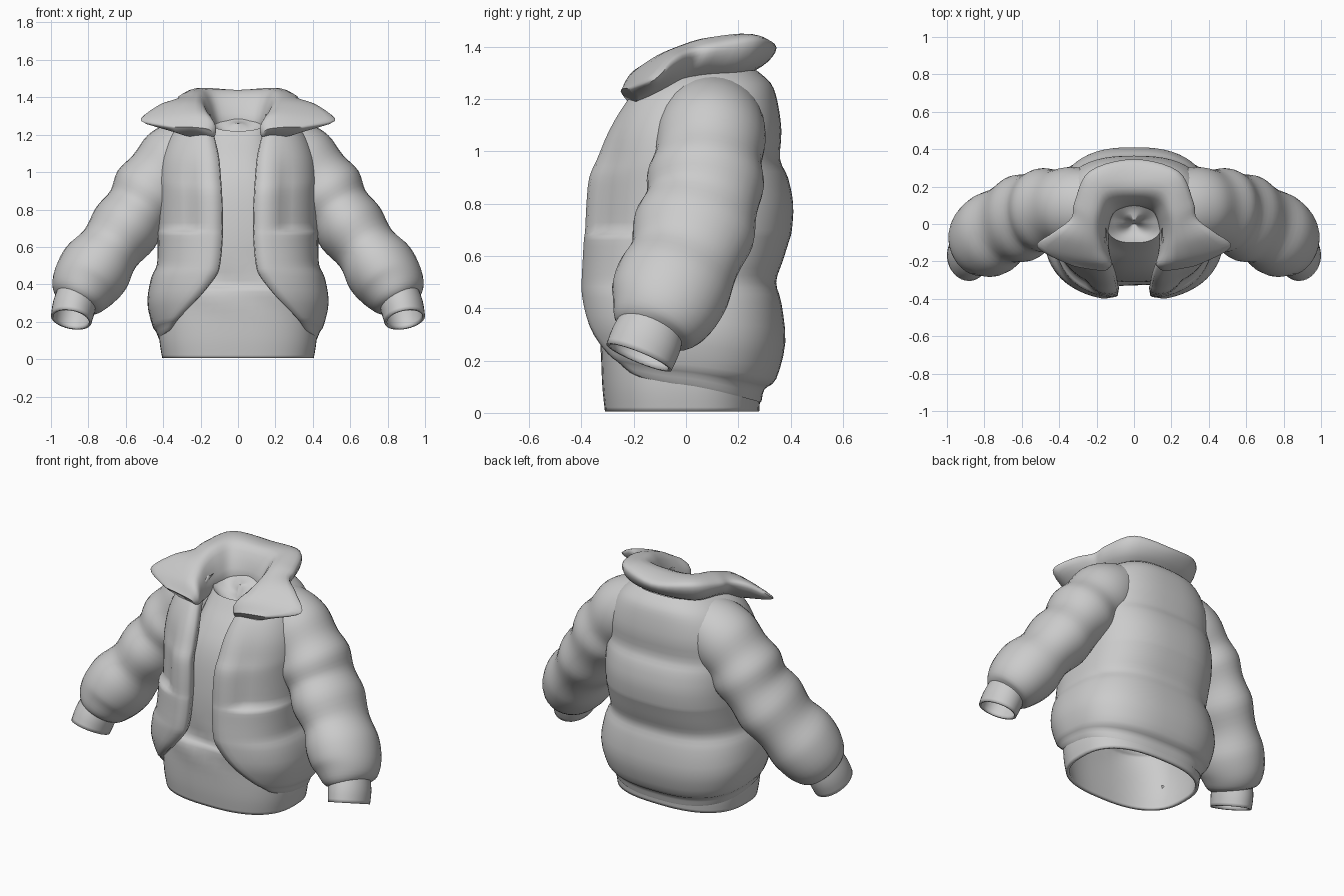
import bpy, bmesh, math
from mathutils import Vector

if "Cube" in bpy.data.objects:
    bpy.data.objects.remove(bpy.data.objects["Cube"])

fabric = bpy.data.materials.new("light_grey_fabric")
fabric.use_nodes = True
fabric.diffuse_color = (0.6, 0.6, 0.6, 1)
fabric.node_tree.nodes["Principled BSDF"].inputs["Base Color"].default_value = (0.6, 0.6, 0.6, 1)


def spline(points, steps, closed=False):
    """Smooth curve of tuples that passes through every point."""
    n, out = len(points), []
    for i in range(n if closed else n - 1):
        pick = [(i + k) % n if closed else min(max(i + k, 0), n - 1) for k in (-1, 0, 1, 2)]
        a, b, c, d = (points[k] for k in pick)
        for s in range(steps):
            t = s / steps
            out.append(tuple(
                q + t * (r - p) / 2 + t * t * (p - 2.5 * q + 2 * r - w / 2)
                + t ** 3 * (1.5 * (q - r) + (w - p) / 2)
                for p, q, r, w in zip(a, b, c, d)))
    return out if closed else out + [tuple(points[-1])]


def loft(name, rows, closed=True, caps=(), angle=60):
    """Skin a list of equal-length rows of points."""
    bm = bmesh.new()
    grid = [[bm.verts.new(p) for p in row] for row in rows]
    n = len(rows[0])
    for low, high in zip(grid, grid[1:]):
        for i in range(n if closed else n - 1):
            j = (i + 1) % n
            bm.faces.new((low[i], low[j], high[j], high[i]))
    for end in caps:
        bm.faces.new(grid[end])
    bmesh.ops.recalc_face_normals(bm, faces=bm.faces)
    mesh = bpy.data.meshes.new(name)
    bm.to_mesh(mesh)
    bm.free()
    obj = bpy.data.objects.new(name, mesh)
    bpy.context.collection.objects.link(obj)
    mesh.materials.append(fabric)
    bpy.ops.object.select_all(action='DESELECT')
    obj.select_set(True)
    bpy.context.view_layer.objects.active = obj
    bpy.ops.object.shade_smooth_by_angle(angle=math.radians(angle))
    return obj


def thicken(obj, amount):
    mod = obj.modifiers.new("thickness", 'SOLIDIFY')
    mod.thickness = amount
    mod.offset = -1


def oval(t, half, front, back, power=0.78):
    """Point of a squarish oval; angle zero is the front."""
    s, c = math.sin(t), math.cos(t)
    mid = (front + back) / 2
    reach = front if c > 0 else back
    return (math.copysign(abs(s) ** power, s) * half, mid + (reach - mid) * abs(c) ** power)


def bump(v, low, high, soft):
    """Soft-edged band between low and high."""
    k = min(max(min(v - low, high - v) / soft, 0), 1)
    return k * k * (3 - 2 * k)


# Shirt: height, half width, front, back
shirt_profile = [
    (0.005, 0.405, -0.31, 0.28), (0.10, 0.42, -0.32, 0.285), (0.22, 0.42, -0.325, 0.28),
    (0.36, 0.40, -0.33, 0.28), (0.42, 0.38, -0.305, 0.28), (0.65, 0.34, -0.31, 0.30),
    (0.90, 0.29, -0.28, 0.30), (1.08, 0.21, -0.21, 0.26), (1.20, 0.17, -0.14, 0.18),
    (1.27, 0.15, -0.10, 0.13)]
shirt_rows = []
for z, half, front, back in spline(shirt_profile, 4):
    row = []
    for i in range(56):
        t = math.tau * i / 56
        x, y = oval(t, half, front, back)
        scoop = 0.05 * math.cos(t) * max(0, z - 1.0) / 0.27
        crease = 0.008 * math.sin(14 * x + 22 * z) * bump(z, 0.2, 0.6, 0.2) * max(0, math.cos(t))
        row.append((x, y + crease, z - scoop))
    shirt_rows.append(row)
# Hollow neck
neck = shirt_rows[-1]
for shrink, drop in ((0.93, 0.01), (0.7, 0.04), (0.4, 0.055), (0.1, 0.06)):
    shirt_rows.append([(x * shrink, (y - 0.01) * shrink + 0.01, z - drop) for x, y, z in neck])
thicken(loft("shirt", shirt_rows, caps=(-1,)), 0.02)

# Jacket body: height, half width, front, back, half opening
body_profile = [
    (0.07, 0.405, -0.318, 0.275, 0.37), (0.04, 0.42, -0.33, 0.287, 0.38),
    (0.09, 0.44, -0.35, 0.30, 0.35), (0.13, 0.46, -0.37, 0.345, 0.32),
    (0.27, 0.485, -0.40, 0.38, 0.215), (0.42, 0.465, -0.41, 0.365, 0.13),
    (0.50, 0.435, -0.41, 0.345, 0.11), (0.58, 0.43, -0.405, 0.37, 0.10),
    (0.66, 0.43, -0.40, 0.395, 0.095), (0.70, 0.43, -0.395, 0.405, 0.095),
    (0.80, 0.43, -0.39, 0.41, 0.095), (0.90, 0.43, -0.38, 0.39, 0.10),
    (0.97, 0.43, -0.35, 0.36, 0.105), (1.08, 0.415, -0.305, 0.365, 0.115),
    (1.19, 0.37, -0.245, 0.35, 0.14), (1.26, 0.31, -0.19, 0.325, 0.16),
    (1.31, 0.23, -0.12, 0.27, 0.16)]
roll = [(0.0, 0.09), (-0.014, 0.05), (-0.008, 0.015)]
body_rows = []
for z0, half, front, back, gap in spline(body_profile, 3):
    start = math.asin(min(0.95, (gap / half) ** (1 / 0.78)))
    row = []
    for i in range(61):
        t = start + (math.tau - 2 * start) * i / 60
        x, y = oval(t, half, front, back)
        z = z0 + 0.15 * max(0, 1 - z0 / 0.5) * (1 + math.cos(t)) / 2
        if math.cos(t) > 0:
            # Recessed chest panels above the pockets, fading out upwards
            fade = bump(1.2 - z, 0, 9, 0.35)
            y += 0.04 * bump(abs(x), 0.19, 0.7, 0.07) * bump(z, 0.67, 2, 0.035) * fade
        row.append((x, y, z))
    # Rolled front edges, thinner towards the hem
    deep = min(1, z0 / 0.42)
    first, last = row[0], row[-1]
    row = ([(first[0] + dx, first[1] + dy * deep, first[2]) for dx, dy in roll] + row[1:-1]
           + [(last[0] - dx, last[1] + dy * deep, last[2]) for dx, dy in reversed(roll)])
    body_rows.append(row)
loft("jacket_body", body_rows, closed=False, angle=75)


# Sleeves: centre, radius across, radius front to back
def sleeve(name, side, path, steps, amount):
    stations = spline(path, steps)
    rows = []
    for i, (x, y, z, across, deep) in enumerate(stations):
        before = Vector(stations[max(i - 1, 0)][:3])
        after = Vector(stations[min(i + 1, len(stations) - 1)][:3])
        along = (after - before).normalized()
        depth = Vector((0, 1, 0))
        depth = (depth - along * depth.dot(along)).normalized()
        out = along.cross(depth)
        row = []
        for k in range(32):
            t = math.tau * k / 32
            p = Vector((x, y, z)) + out * across * math.cos(t) + depth * deep * math.sin(t)
            row.append((p.x * side, p.y, p.z))
        rows.append(row)
    thicken(loft(name, rows), amount)


sleeve_path = [
    (0.18, 0.11, 1.17, 0.14, 0.17), (0.27, 0.10, 1.11, 0.185, 0.20),
    (0.34, 0.095, 1.05, 0.205, 0.21), (0.415, 0.085, 0.97, 0.19, 0.205),
    (0.475, 0.075, 0.89, 0.205, 0.225), (0.535, 0.06, 0.80, 0.178, 0.215),
    (0.605, 0.03, 0.70, 0.19, 0.235), (0.685, -0.005, 0.59, 0.17, 0.212),
    (0.757, -0.05, 0.49, 0.195, 0.225), (0.818, -0.09, 0.40, 0.182, 0.21),
    (0.855, -0.13, 0.33, 0.145, 0.165), (0.868, -0.142, 0.305, 0.10, 0.125)]
cuff_path = [
    (0.857, -0.125, 0.35, 0.11, 0.125), (0.877, -0.152, 0.28, 0.115, 0.137),
    (0.892, -0.18, 0.212, 0.11, 0.135)]
for side, word in ((1, "left"), (-1, "right")):
    sleeve(word + "_sleeve", side, sleeve_path, 4, 0.01)
    sleeve(word + "_cuff", side, cuff_path, 3, 0.014)

# Collar: inner base, crest, outer edge and underside, from the back to the lapel
collar_half = [
    [(0, 0.10, 1.25), (0, 0.17, 1.43), (0, 0.34, 1.41), (0, 0.29, 1.325)],
    [(0.10, 0.07, 1.25), (0.14, 0.15, 1.43), (0.23, 0.28, 1.435), (0.22, 0.23, 1.32)],
    [(0.135, 0.0, 1.23), (0.19, 0.05, 1.42), (0.31, 0.12, 1.41), (0.29, 0.08, 1.32)],
    [(0.14, -0.08, 1.20), (0.20, -0.04, 1.39), (0.33, 0.03, 1.39), (0.30, 0.0, 1.30)],
    [(0.14, -0.15, 1.18), (0.19, -0.13, 1.35), (0.42, -0.05, 1.36), (0.36, -0.05, 1.28)],
    [(0.14, -0.20, 1.18), (0.17, -0.21, 1.30), (0.51, -0.13, 1.28), (0.40, -0.12, 1.24)],
    [(0.15, -0.21, 1.18), (0.16, -0.25, 1.23), (0.34, -0.22, 1.24), (0.30, -0.19, 1.20)]]
mirrored = [[(-x, y, z) for x, y, z in s] for s in collar_half[:0:-1]]
stations = [sum(s, ()) for s in mirrored + collar_half]
collar_rows = []
for s in spline(stations, 5):
    corners = [s[k:k + 3] for k in range(0, 12, 3)]
    collar_rows.append(spline(corners, 5, closed=True))
loft("collar", collar_rows, caps=(0, -1), angle=70)
